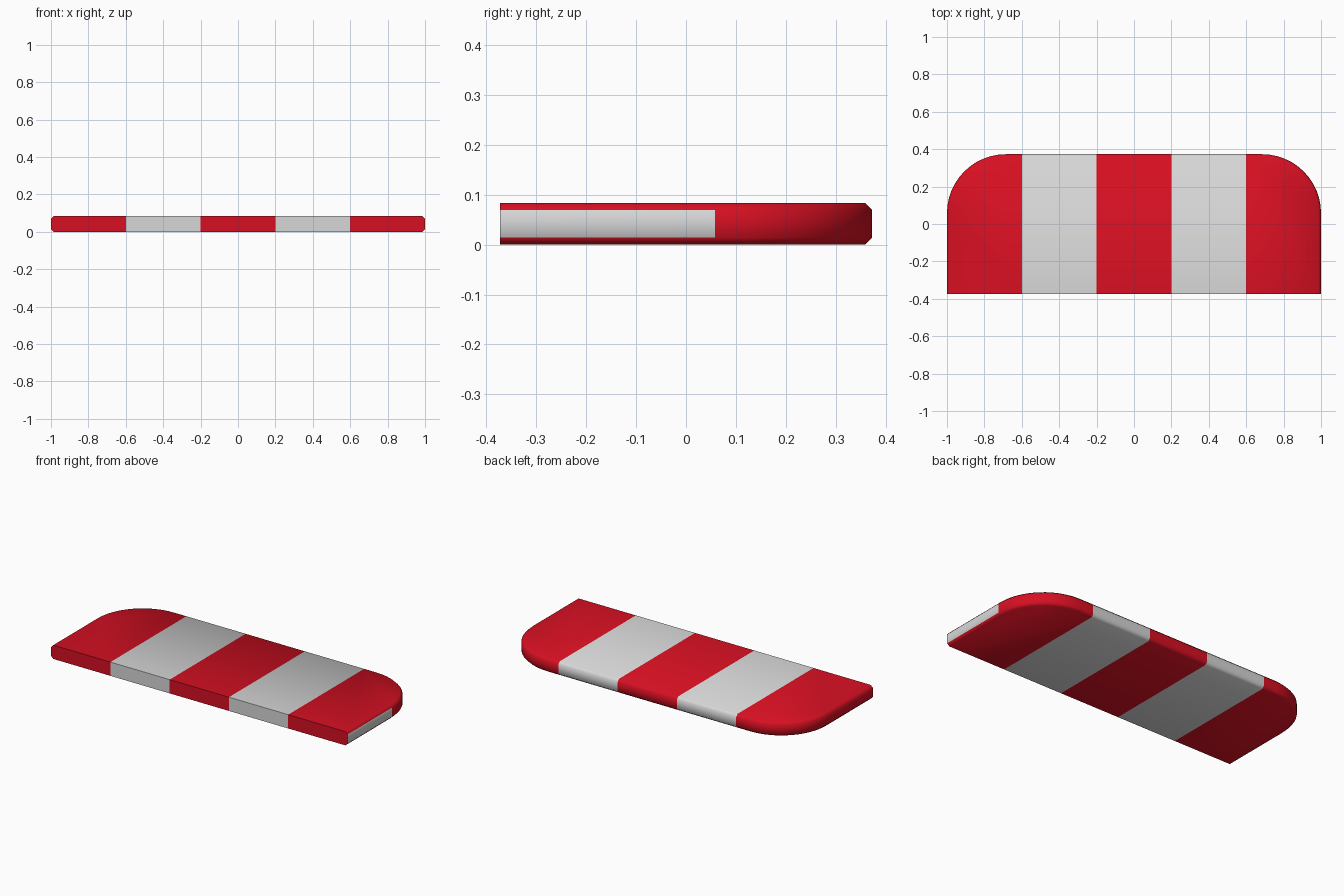
import bpy, bmesh, math

if "Cube" in bpy.data.objects:
    bpy.data.objects.remove(bpy.data.objects["Cube"])

HALF_X, HALF_Y, HEIGHT = 1.0, 0.373, 0.084
RADIUS, BEVEL, STEPS = 0.315, 0.014, 12
STRIPE = 0.4


def material(name, rgb):
    m = bpy.data.materials.new(name)
    m.diffuse_color = (*rgb, 1)
    m.use_nodes = True
    m.node_tree.nodes["Principled BSDF"].inputs["Base Color"].default_value = m.diffuse_color
    return m


def outline(inset):
    """Half-rounded panel outline; the front edge stays straight and unbevelled."""
    hx, hy, r = HALF_X - inset, HALF_Y - inset, RADIUS - inset
    pts = [(-hx, -HALF_Y), (hx, -HALF_Y)]
    for start in (0, 90):
        cx = (hx - r) * (1 if start == 0 else -1)
        for i in range(STEPS + 1):
            a = math.radians(start + 90 * i / STEPS)
            pts.append((cx + r * math.cos(a), hy - r + r * math.sin(a)))
    return pts


# Slab: stacked outlines with bevelled rim
bm = bmesh.new()
levels = [(BEVEL, 0), (0, BEVEL), (0, HEIGHT - BEVEL), (BEVEL, HEIGHT)]
rings = [[bm.verts.new((x, y, z)) for x, y in outline(inset)] for inset, z in levels]
n = len(rings[0])
for lo, hi in zip(rings, rings[1:]):
    for i in range(1, n):
        j = (i + 1) % n
        bm.faces.new((lo[i], lo[j], hi[j], hi[i]))
bm.faces.new(rings[0][::-1])
bm.faces.new(rings[-1])
# Flat front face
bm.faces.new([r[0] for r in rings][::-1][::1] + [r[1] for r in rings])

# Cut stripes across the slab
for x in (-0.6, -0.2, 0.2, 0.6):
    bmesh.ops.bisect_plane(bm, geom=bm.verts[:] + bm.edges[:] + bm.faces[:],
                           plane_co=(x, 0, 0), plane_no=(1, 0, 0))
bmesh.ops.recalc_face_normals(bm, faces=bm.faces[:])

# Alternate colours by stripe
for f in bm.faces:
    x = f.calc_center_median().x
    f.material_index = int((x + HALF_X) / STRIPE) % 2

mesh = bpy.data.meshes.new("striped_awning_panel")
bm.to_mesh(mesh)
bm.free()
mesh.materials.append(material("red", (0.68, 0.005, 0.016)))
mesh.materials.append(material("off_white", (0.68, 0.68, 0.68)))
panel = bpy.data.objects.new("striped_awning_panel", mesh)
bpy.context.collection.objects.link(panel)
bpy.context.view_layer.objects.active = panel
panel.select_set(True)
bpy.ops.object.shade_smooth_by_angle(angle=math.radians(50))
